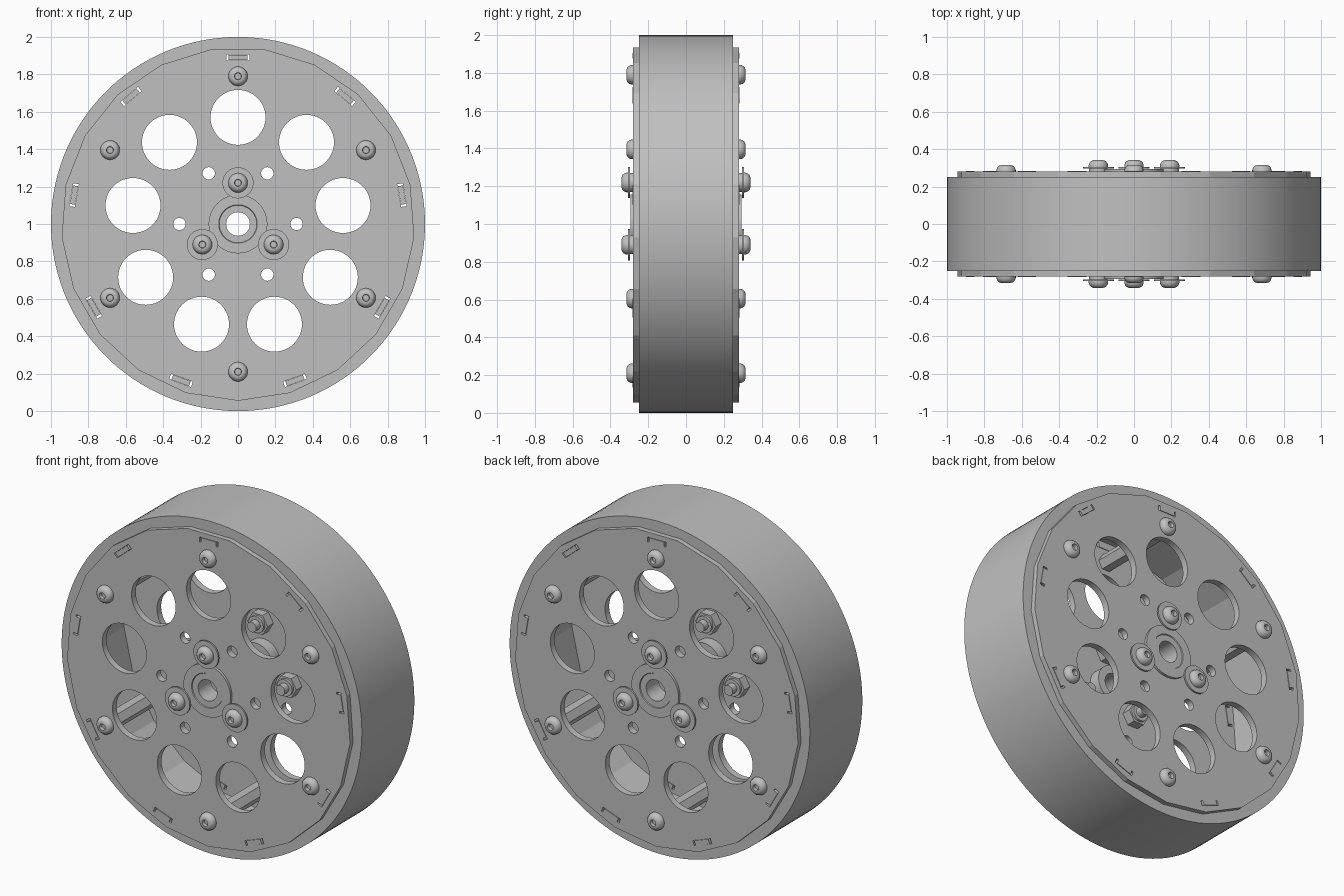
import bpy, bmesh, math
from math import sin, cos, pi, radians
from mathutils import Matrix, Vector

if "Cube" in bpy.data.objects:
    bpy.data.objects.remove(bpy.data.objects["Cube"])

grey = bpy.data.materials.new("plain grey")
grey.use_nodes = True
COLOUR = (0.53, 0.53, 0.53, 1)
grey.diffuse_color = COLOUR
grey.node_tree.nodes["Principled BSDF"].inputs["Base Color"].default_value = COLOUR


def polar(radius, count, start=90):
    """Centres evenly spaced around the axle, with their angles."""
    for k in range(count):
        a = radians(start) + 2 * pi * k / count
        yield radius * cos(a), radius * sin(a), a


def lathe(bm, profile, x=0, z=0, sides=32, start=0, closed=True):
    """Turn (radius, y) points about an axis parallel to y."""
    rings = []
    for k in range(sides):
        a = radians(start) + 2 * pi * k / sides
        rings.append([bm.verts.new((x + r * cos(a), y, z + r * sin(a))) for r, y in profile])
    n = len(profile)
    for k in range(sides):
        p, q = rings[k], rings[(k + 1) % sides]
        for i in range(n if closed else n - 1):
            j = (i + 1) % n
            bm.faces.new((p[i], p[j], q[j], q[i]))
    return rings


def cylinder(bm, radius, y0, y1, x=0, z=0, sides=32, start=0):
    rings = lathe(bm, [(radius, y0), (radius, y1)], x, z, sides, start, closed=False)
    for end in (0, 1):
        bm.faces.new([ring[end] for ring in rings])


def block(bm, x, z, angle, size, y):
    """Box of (radial, depth, tangential) size, turned to face the axle."""
    m = (Matrix.Translation((x, y, z)) @ Matrix.Rotation(-angle, 4, 'Y')
         @ Matrix.Diagonal((*size, 1)))
    bmesh.ops.create_cube(bm, size=1, matrix=m)


def finish(name, bm, mirror=False, smooth=30):
    bmesh.ops.remove_doubles(bm, verts=bm.verts, dist=0.00001)
    bmesh.ops.recalc_face_normals(bm, faces=bm.faces)
    mesh = bpy.data.meshes.new(name)
    bm.to_mesh(mesh)
    bm.free()
    mesh.materials.append(grey)
    ob = bpy.data.objects.new(name, mesh)
    bpy.context.collection.objects.link(ob)
    ob.location.z = 1
    if smooth:
        bpy.ops.object.select_all(action='DESELECT')
        ob.select_set(True)
        bpy.context.view_layer.objects.active = ob
        bpy.ops.object.shade_smooth_by_angle(angle=radians(smooth))
    if mirror:
        mod = ob.modifiers.new("other side", 'MIRROR')
        mod.use_axis = (False, True, False)
        mod.use_mirror_merge = False
    return ob


# Tread: round outside, 21 flat panels inside
bm = bmesh.new()
SIDES, PANELS = 126, 21
rings = lathe(bm, [(1, -0.25), (1, 0.25), (0.93, 0.25), (0.93, -0.25)], sides=SIDES, start=-90)
per_panel = SIDES // PANELS
for k, ring in enumerate(rings):
    local = 2 * pi * (k % per_panel) / SIDES - pi / PANELS
    scale = cos(pi / PANELS) / cos(local)
    for v in ring[2:]:
        v.co.x *= scale
        v.co.z *= scale
finish("tread", bm, smooth=10)

# Side plate with its lightening holes, bolt holes and tab slots
bm = bmesh.new()
cylinder(bm, 0.945, -0.28, -0.24, sides=PANELS, start=-90)
plate = finish("side_plate", bm, smooth=0)

bm = bmesh.new()
for x, z, a in polar(0.57, 9):
    cylinder(bm, 0.147, -0.4, -0.1, x, z, 48)
for x, z, a in polar(0.313, 6, 0):
    cylinder(bm, 0.033, -0.4, -0.1, x, z, 24)
cylinder(bm, 0.1, -0.4, -0.1)
for x, z, a in polar(0.89, 9):
    block(bm, x, z, a, (0.03, 0.3, 0.124), -0.25)
cutter = finish("hole_cutter", bm, smooth=0)
cutter.hide_render = True

cut = plate.modifiers.new("holes", 'BOOLEAN')
cut.operation = 'DIFFERENCE'
cut.solver = 'EXACT'
cut.object = cutter
bpy.context.view_layer.update()
done = plate.evaluated_get(bpy.context.evaluated_depsgraph_get())
plate.data = bpy.data.meshes.new_from_object(done)
plate.modifiers.clear()
bpy.data.objects.remove(cutter)
bpy.ops.object.select_all(action='DESELECT')
plate.select_set(True)
bpy.context.view_layer.objects.active = plate
bpy.ops.object.shade_smooth_by_angle(angle=radians(16))
mod = plate.modifiers.new("other side", 'MIRROR')
mod.use_axis = (False, True, False)
mod.use_mirror_merge = False

# Rim tabs seated in the slots
bm = bmesh.new()
for x, z, a in polar(0.89, 9):
    block(bm, x, z, a, (0.028, 0.046, 0.1), -0.26)
finish("rim_tabs", bm, mirror=True, smooth=0)

# Flanged hub bearing
bm = bmesh.new()
lathe(bm, [(0.063, -0.29), (0.1, -0.29), (0.103, -0.295), (0.157, -0.295), (0.157, -0.28),
           (0.11, -0.28), (0.11, -0.17), (0.063, -0.17)], sides=48)
finish("hub_bearing", bm, mirror=True)

# Large washers clamping the bearing flange
bm = bmesh.new()
for x, z, a in polar(0.22, 3):
    cylinder(bm, 0.083, -0.306, -0.296, x, z)
    cylinder(bm, 0.05, -0.298, -0.27, x, z)
finish("hub_washers", bm, mirror=True)


def bolt_head(bm, x, z, base):
    """Domed head with a recessed socket, rising towards the front."""
    dome = [(0, 0.015), (0.017, 0.015), (0.019, 0.035), (0.028, 0.035), (0.04, 0.03),
            (0.048, 0.02), (0.052, 0.008), (0.052, 0), (0, 0)]
    lathe(bm, [(r, base - h) for r, h in dome], x, z, 24)


# Rim bolts and the hexagonal standoffs joining both plates
bm = bmesh.new()
for x, z, a in polar(0.79, 6):
    bolt_head(bm, x, z, -0.28)
finish("rim_bolts", bm, mirror=True)

bm = bmesh.new()
for x, z, a in polar(0.79, 6):
    cylinder(bm, 0.05, -0.24, 0.24, x, z, 6)
finish("standoffs", bm, smooth=0)

# Hub bolts with shafts, and their nuts inside the wheel
bm = bmesh.new()
for x, z, a in polar(0.22, 3):
    bolt_head(bm, x, z, -0.306)
    cylinder(bm, 0.03, -0.306, -0.13, x, z, 20)
finish("hub_bolts", bm, mirror=True)

bm = bmesh.new()
for x, z, a in polar(0.22, 3):
    cylinder(bm, 0.068, -0.24, -0.185, x, z, 6)
    cylinder(bm, 0.05, -0.185, -0.17, x, z, 24)
finish("hub_nuts", bm, mirror=True, smooth=40)
